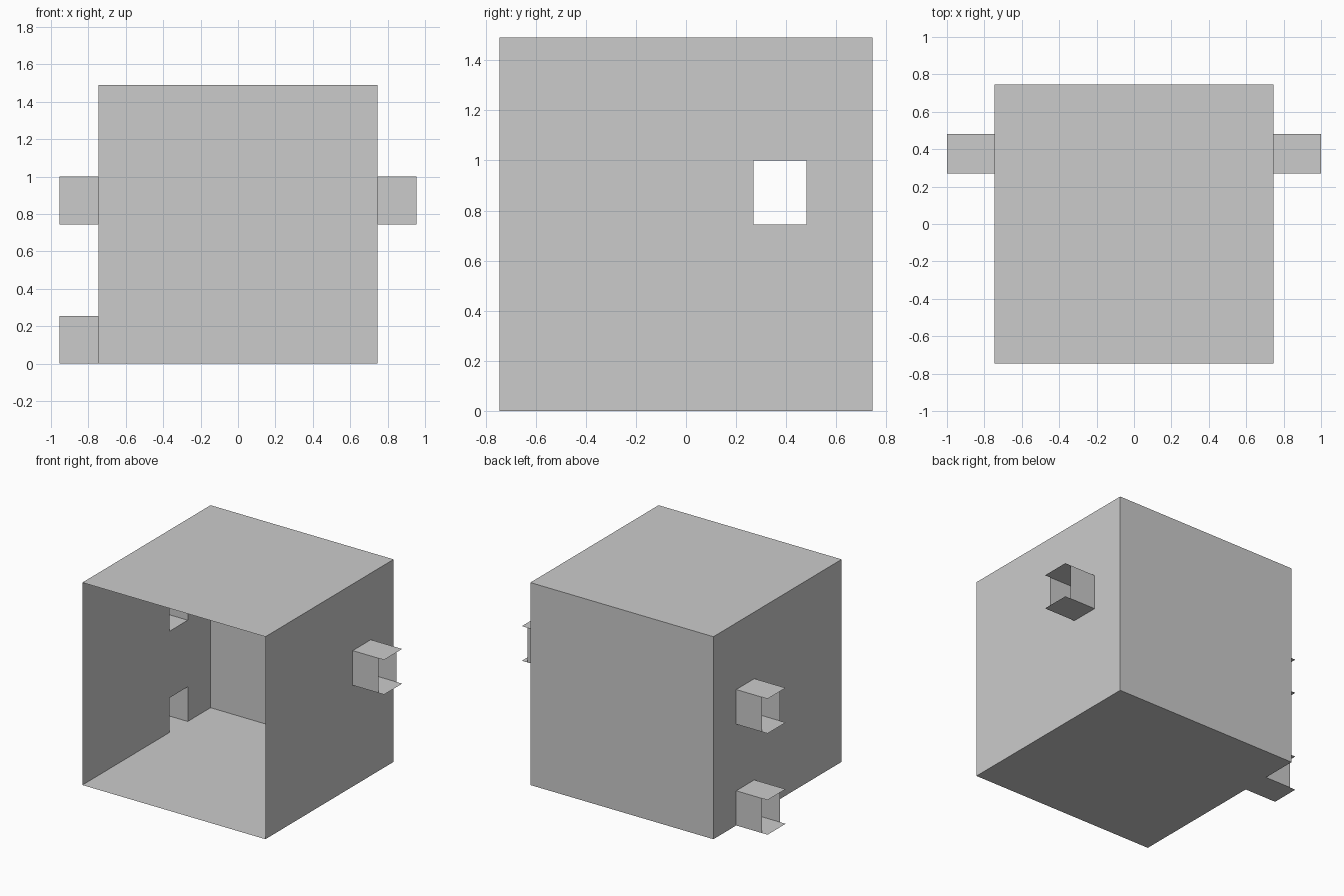
import bpy, bmesh

if "Cube" in bpy.data.objects:
    bpy.data.objects.remove(bpy.data.objects["Cube"])

HALF = 0.745                 # half width of the open box
TOP = 2 * HALF
Y0, Y1 = 0.27, 0.48          # socket depth range
PORT_H = 0.255               # socket height
CHEEK, PLATE = 0.21, 0.255   # how far upright and flat plates stick out
LOW, MID = 0.0, HALF         # socket base heights


def make_object(name, quads):
    """Join thin quads into one welded sheet object."""
    bm = bmesh.new()
    for q in quads:
        bm.faces.new([bm.verts.new(p) for p in q])
    bmesh.ops.remove_doubles(bm, verts=bm.verts, dist=1e-5)
    bmesh.ops.recalc_face_normals(bm, faces=bm.faces)
    mesh = bpy.data.meshes.new(name)
    bm.to_mesh(mesh)
    bm.free()
    obj = bpy.data.objects.new(name, mesh)
    bpy.context.collection.objects.link(obj)
    return obj


def flat(x0, x1, y0, y1, z):
    return [(x0, y0, z), (x1, y0, z), (x1, y1, z), (x0, y1, z)]


def upright(x0, x1, y, z0, z1):
    return [(x0, y, z0), (x1, y, z0), (x1, y, z1), (x0, y, z1)]


def side_wall(side, ports):
    """Side wall split into panels, leaving the port openings out."""
    x = side * HALF
    zs = sorted({0.0, TOP} | {z for p in ports for z in (p, p + PORT_H)})
    ys = (-HALF, Y0, Y1, HALF)
    quads = []
    for za, zb in zip(zs, zs[1:]):
        for ya, yb in zip(ys, ys[1:]):
            if ya == Y0 and za in ports:
                continue
            quads.append([(x, ya, za), (x, yb, za), (x, yb, zb), (x, ya, zb)])
    return quads


def socket(name, side, z):
    """Open-ended sleeve: two long flat plates and two shorter cheeks."""
    x = side * HALF
    quads = [flat(x, x + side * PLATE, Y0, Y1, h) for h in (z, z + PORT_H)]
    quads += [upright(x, x + side * CHEEK, y, z, z + PORT_H) for y in (Y0, Y1)]
    make_object(name, quads)


# Box shell, open at the front
make_object("floor_panel", [flat(-HALF, HALF, -HALF, HALF, 0)])
make_object("roof_panel", [flat(-HALF, HALF, -HALF, HALF, TOP)])
make_object("back_panel", [upright(-HALF, HALF, HALF, 0, TOP)])

# Side walls with their sockets: two on the left, one on the right
for label, side, ports in (("left", -1, (LOW, MID)), ("right", 1, (MID,))):
    make_object(label + "_wall", side_wall(side, ports))
    for z in ports:
        socket(label + ("_lower" if z == LOW else "_upper") + "_socket", side, z)
